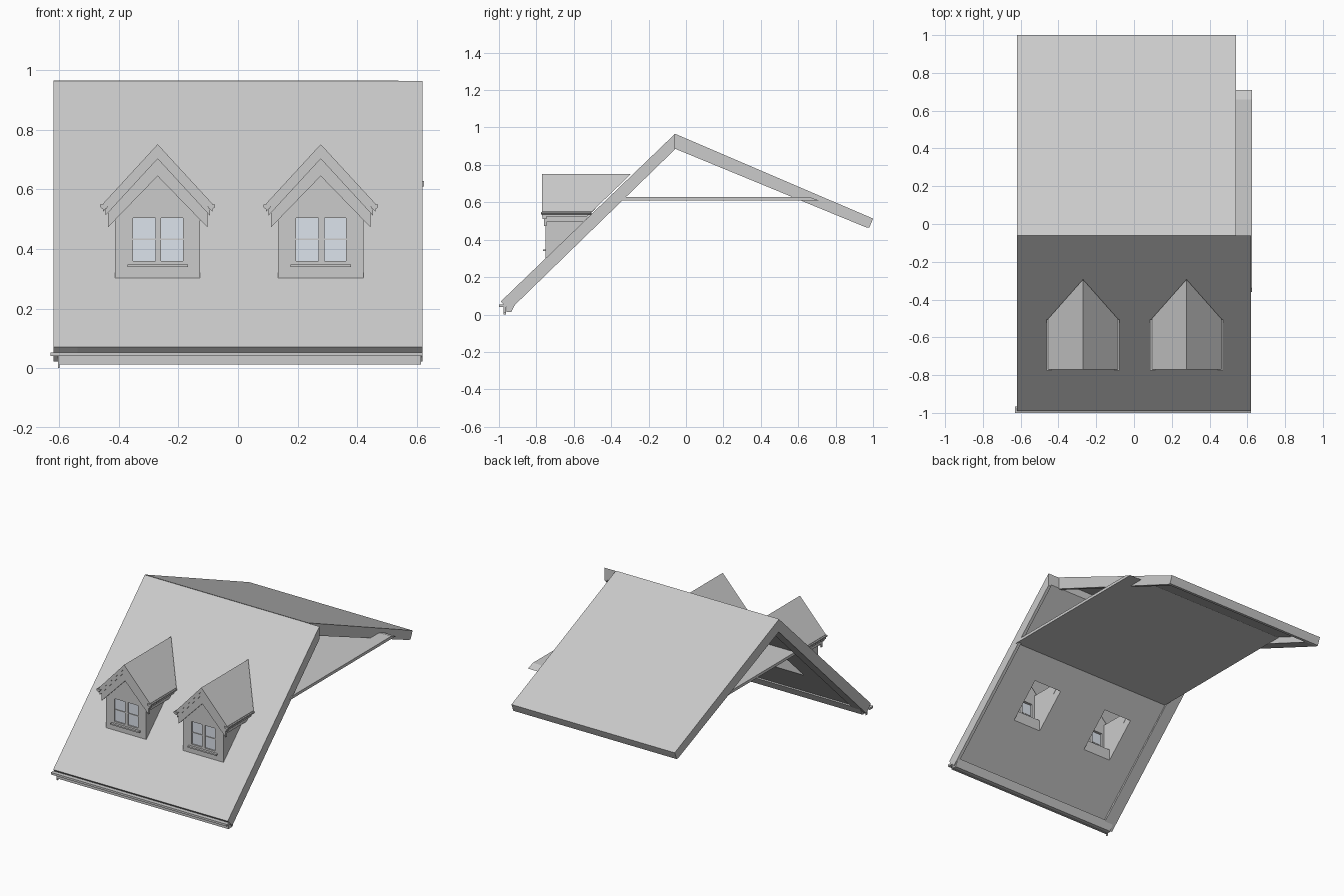
import bpy, bmesh

if "Cube" in bpy.data.objects:
    bpy.data.objects.remove(bpy.data.objects["Cube"])

RIDGE_Y, RIDGE_Z = -0.06, 0.965
SLOPE = 0.962          # front roof pitch


def slope_y(z):
    return RIDGE_Y - (RIDGE_Z - z) / SLOPE


def loft(name, ring_a, ring_b):
    """Solid between two matching rings of 3D points."""
    bm = bmesh.new()
    a = [bm.verts.new(p) for p in ring_a]
    b = [bm.verts.new(p) for p in ring_b]
    n = len(a)
    bm.faces.new(a)
    bm.faces.new(b[::-1])
    for i in range(n):
        bm.faces.new((a[i], a[(i + 1) % n], b[(i + 1) % n], b[i]))
    bmesh.ops.recalc_face_normals(bm, faces=bm.faces)
    me = bpy.data.meshes.new(name)
    bm.to_mesh(me)
    bm.free()
    ob = bpy.data.objects.new(name, me)
    bpy.context.collection.objects.link(ob)
    return ob


def along_x(name, yz, x0, x1):
    return loft(name, [(x0, y, z) for y, z in yz], [(x1, y, z) for y, z in yz])


def along_y(name, xz, y0, y1):
    return loft(name, [(x, y0, z) for x, z in xz], [(x, y1, z) for x, z in xz])


def box(name, x0, x1, y0, y1, z0, z1):
    return along_x(name, [(y0, z0), (y1, z0), (y1, z1), (y0, z1)], x0, x1)


def cut(ob, cutter):
    m = ob.modifiers.new("cut", 'BOOLEAN')
    m.operation, m.object, m.solver = 'DIFFERENCE', cutter, 'EXACT'
    cutter.hide_render = True
    cutter.hide_set(True)


glass = bpy.data.materials.new("glass")
glass.diffuse_color = (0.72, 0.77, 0.84, 1)
glass.use_nodes = True
glass.node_tree.nodes["Principled BSDF"].inputs["Base Color"].default_value = glass.diffuse_color

# Front roof slope, with a slightly deeper rake board on the left
front = along_x("front_roof", [(-0.99, 0.07), (-0.06, 0.965), (-0.06, 0.893),
                               (-0.953, 0.033)], -0.54, 0.62)
along_x("front_left_rake", [(-0.99, 0.07), (-0.06, 0.965), (-0.06, 0.882),
                            (-0.945, 0.022)], -0.62, -0.54)
along_x("front_right_rake", [(-0.955, 0.035), (-0.06, 0.897), (-0.06, 0.882),
                             (-0.945, 0.022)], 0.6, 0.62)
along_x("front_eave_board", [(-0.96, 0.04), (-0.93, 0.06), (-0.91, 0.06),
                             (-0.935, 0.013), (-0.96, 0.013)], -0.6, 0.615)

# Gutter under the front eave
box("gutter_lip", -0.63, 0.62, -1.0, -0.965, 0.04, 0.053)
box("gutter_back", -0.605, 0.615, -0.975, -0.962, 0.012, 0.045)
box("gutter_end", -0.605, -0.6, -0.975, -0.962, 0.0, 0.045)

# Back roof slope with rake and eave boards
along_x("back_roof", [(-0.06, 0.967), (1.0, 0.513), (0.992, 0.493),
                      (-0.06, 0.942)], -0.62, 0.54)
rake = [(-0.06, 0.942), (0.992, 0.493), (0.98, 0.465), (0.965, 0.465), (-0.06, 0.887)]
along_x("back_left_rake", rake, -0.62, -0.54)
along_x("back_right_rake", rake, 0.52, 0.54)
along_x("back_eave_board", [(0.992, 0.493), (0.98, 0.465), (0.96, 0.467),
                            (0.94, 0.515)], -0.62, 0.54)

# Ceiling slab
along_x("ceiling", [(-0.36, 0.61), (0.71, 0.61), (0.66, 0.628), (-0.34, 0.628)],
        -0.54, 0.625)


def chevron(cx, apex_top, apex_bottom, half, pitch):
    ends = [(s * half, t - pitch * half) for s, t in
            ((-1, apex_top), (1, apex_top), (1, apex_bottom), (-1, apex_bottom))]
    pts = [ends[0], (0, apex_top), ends[1], ends[2], (0, apex_bottom), ends[3]]
    return [(cx + x, z) for x, z in pts]


def dormer(cx):
    # Gable front with two window openings
    wall = along_y("dormer_front", [(cx - 0.143, 0.303), (cx + 0.143, 0.303),
                   (cx + 0.143, 0.56), (cx, 0.7), (cx - 0.143, 0.56)], -0.75, -0.72)
    for a, b in ((-0.083, -0.008), (0.012, 0.085)):
        cut(wall, box("window_cutter", cx + a, cx + b, -0.8, -0.6, 0.36, 0.505))
        pane = box("window_pane", cx + a, cx + b, -0.742, -0.736, 0.36, 0.505)
        pane.data.materials.append(glass)
        box("window_bar", cx + a, cx + b, -0.746, -0.734, 0.431, 0.436)
    box("window_sill", cx - 0.102, cx + 0.102, -0.765, -0.745, 0.339, 0.348)

    # Roof whose back edge follows the main slope
    for s in (-1, 1):
        ring = [(0, 0.752), (s * 0.184, 0.552), (s * 0.184, 0.525), (0, 0.725)]
        loft("dormer_roof", [(cx + x, -0.77, z) for x, z in ring],
             [(cx + x, slope_y(z) - 0.012, z) for x, z in ring])
        side = sorted((cx + s * 0.1, cx + s * 0.143))
        along_x("dormer_side", [(-0.72, 0.303), (-0.72, 0.57), (slope_y(0.56), 0.57),
                                (slope_y(0.3) + 0.03, 0.303)], *side)
        # Eave soffit and small gutter
        eave = sorted((cx + s * 0.143, cx + s * 0.167))
        along_x("dormer_soffit", [(-0.75, 0.495), (-0.75, 0.54), (slope_y(0.54), 0.54),
                                  (slope_y(0.495), 0.495)], *eave)
        along_y("dormer_gutter", [(cx + s * x, z) for x, z in
                ((0.165, 0.549), (0.193, 0.549), (0.193, 0.541), (0.186, 0.535),
                 (0.172, 0.535))], -0.775, slope_y(0.545) - 0.01)

    # Stepped barge boards
    along_y("dormer_trim", chevron(cx, 0.727, 0.703, 0.176, 1.087), -0.766, -0.745)
    along_y("dormer_barge", chevron(cx, 0.705, 0.645, 0.167, 1.03), -0.76, -0.745)

    # Shaft through the main roof
    cut(front, box("shaft_cutter", cx - 0.1, cx + 0.1, -0.67, -0.475, 0.1, 0.8))


for cx in (-0.27, 0.278):
    dormer(cx)
